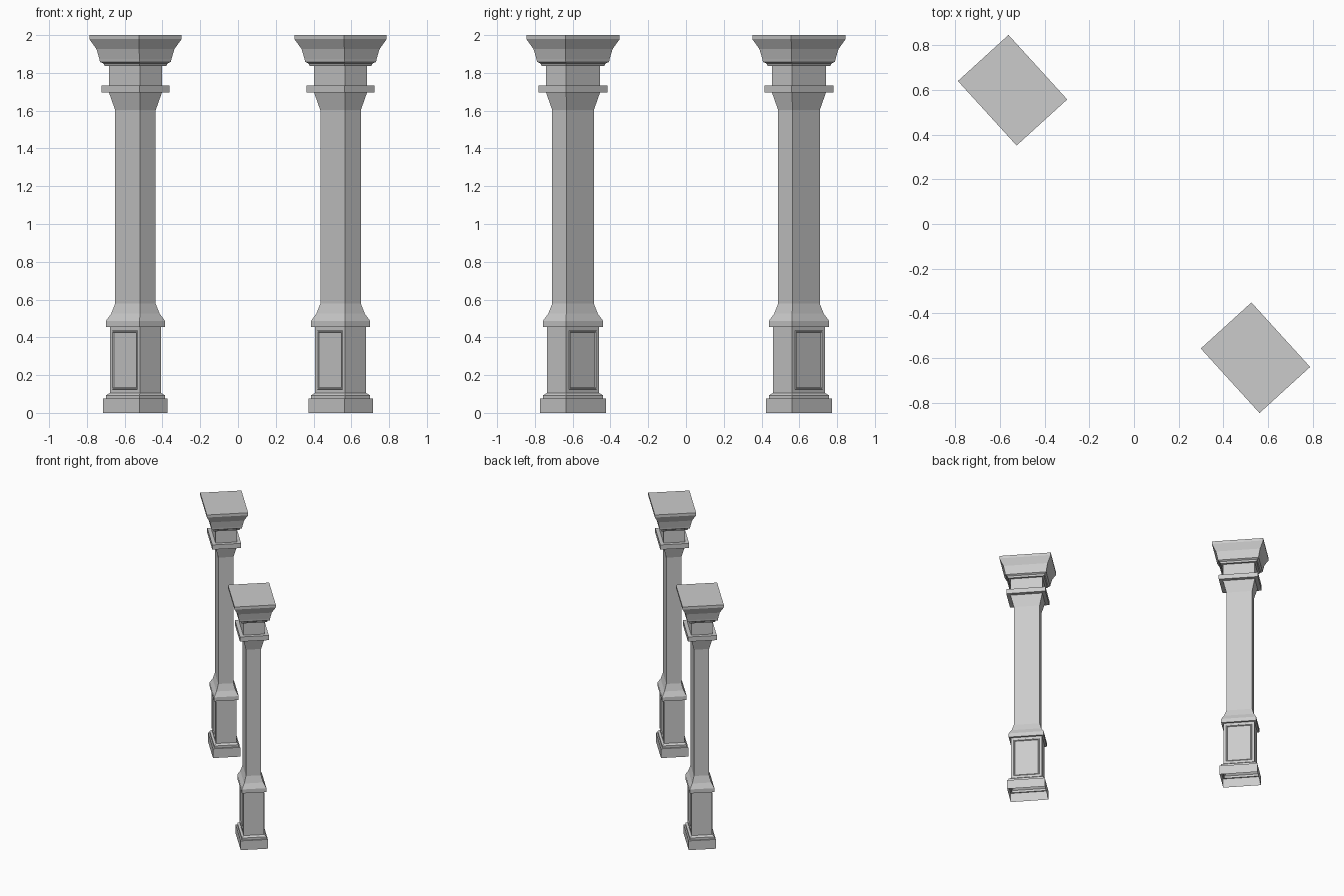
import bpy, bmesh, math

cube = bpy.data.objects.get("Cube")
if cube:
    bpy.data.objects.remove(cube, do_unlink=True)

stone = bpy.data.materials.new("grey_stone")
stone.use_nodes = True
GREY = (0.6, 0.6, 0.6, 1)
stone.diffuse_color = GREY
stone.node_tree.nodes["Principled BSDF"].inputs["Base Color"].default_value = GREY

EXTRA = 0.042                  # the section is this much longer along local y, per side
TURN = math.radians(42.3)

# Profiles: (height, half width along local x)
PEDESTAL = [(0, .101), (.075, .101), (.075, .091), (.093, .091),
            (.105, .076), (.455, .076)]
SHAFT = [(.455, .076), (.455, .091), (.487, .091), (.525, .071), (.578, .056),
         (1.603, .056), (1.695, .079), (1.695, .107), (1.733, .107), (1.733, .079)]
CAPITAL = [(1.733, .079), (1.836, .079), (1.836, .095), (1.85, .1), (1.858, .113),
           (1.873, .115), (1.926, .126), (1.979, .153), (2, .153)]


def loft(name, profile, place, cap=False, panels=False):
    """Stack rectangular rings into a moulded block."""
    bm = bmesh.new()
    rings = []
    for z, a in profile:
        b = a + EXTRA
        rings.append([bm.verts.new((sx * a, sy * b, z))
                      for sx, sy in ((-1, -1), (1, -1), (1, 1), (-1, 1))])
    for lo, hi in zip(rings, rings[1:]):
        for i in range(4):
            j = (i + 1) % 4
            bm.faces.new((lo[i], lo[j], hi[j], hi[i]))
    if cap:
        bm.faces.new(rings[-1])
    bm.normal_update()
    if panels:
        # Framed panels on the two broad sides of the pedestal
        sides = [f for f in bm.faces if abs(f.normal.x) > .9
                 and f.calc_center_median().z > .2]
        for width, depth in ((.028, 0), (.004, .004), (.006, 0), (.005, -.007)):
            bmesh.ops.inset_individual(bm, faces=sides, thickness=width, depth=depth)
    mesh = bpy.data.meshes.new(name)
    bm.to_mesh(mesh)
    bm.free()
    mesh.materials.append(stone)
    obj = bpy.data.objects.new(name, mesh)
    bpy.context.collection.objects.link(obj)
    obj.location = place
    obj.rotation_euler.z = TURN


# Two matching columns at opposite corners
for side, sign in (("left", 1), ("right", -1)):
    place = (sign * .543, sign * -.598, 0)
    loft(side + "_pedestal", PEDESTAL, place, panels=True)
    loft(side + "_shaft", SHAFT, place)
    loft(side + "_capital", CAPITAL, place, cap=True)
